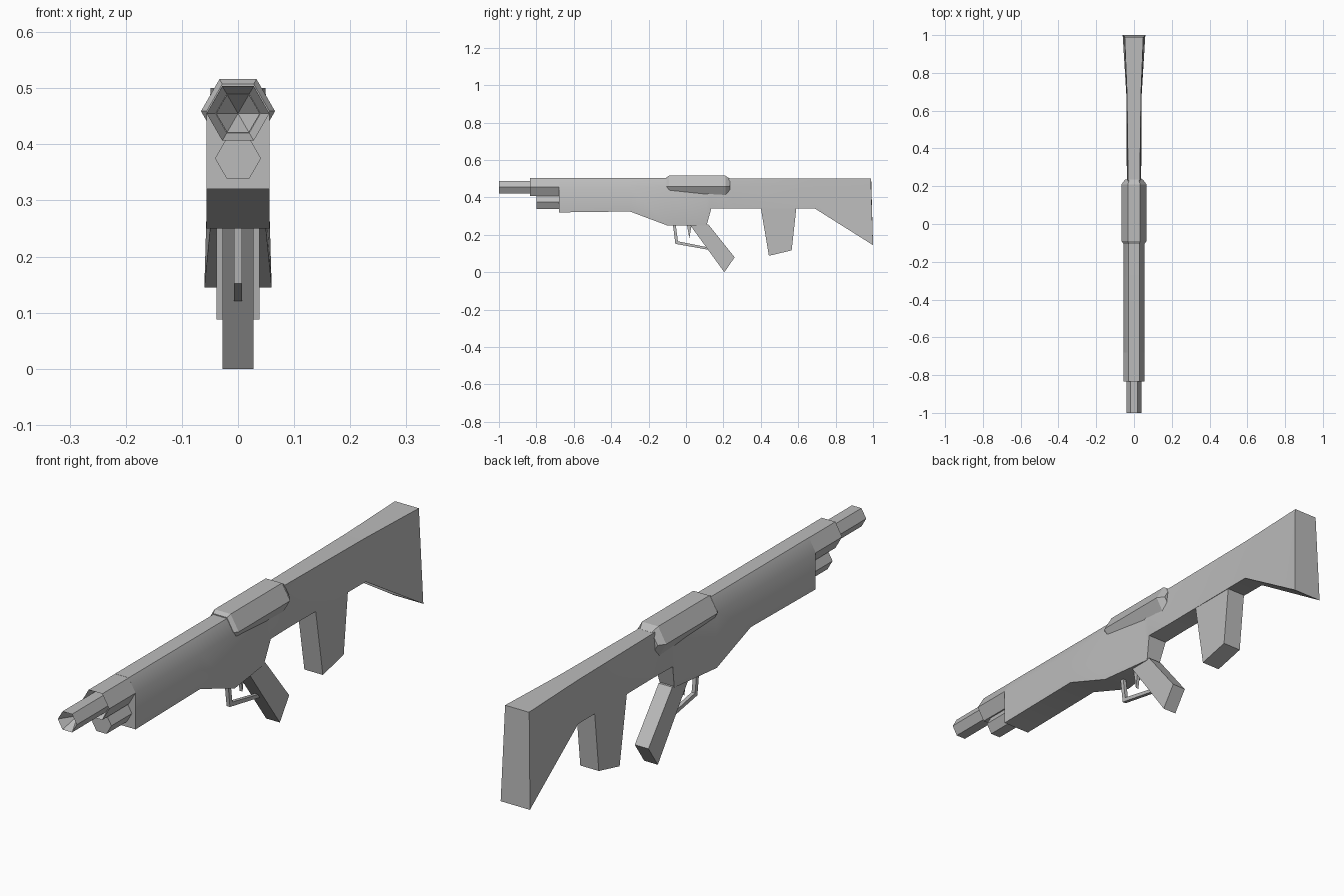
import bpy
import bmesh
import math

old = bpy.data.objects.get("Cube")
if old:
    bpy.data.objects.remove(old, do_unlink=True)

grey = bpy.data.materials.new("gunmetal_grey")
grey.use_nodes = True
COLOUR = (0.5, 0.5, 0.5, 1)
grey.diffuse_color = COLOUR
grey.node_tree.nodes["Principled BSDF"].inputs["Base Color"].default_value = COLOUR


def loft(name, rings, smooth=False, closed=False):
    """Skin a list of equal-length rings of points and cap both ends."""
    bm = bmesh.new()
    loops = [[bm.verts.new(p) for p in ring] for ring in rings]
    n = len(loops[0])
    pairs = list(zip(loops, loops[1:]))
    for a, b in pairs:
        for i in range(n):
            j = (i + 1) % n
            bm.faces.new((a[i], a[j], b[j], b[i]))
    bm.faces.new(loops[0])
    bm.faces.new(loops[-1])
    bmesh.ops.remove_doubles(bm, verts=bm.verts, dist=0.00001)
    bmesh.ops.recalc_face_normals(bm, faces=bm.faces)
    mesh = bpy.data.meshes.new(name)
    bm.to_mesh(mesh)
    bm.free()
    mesh.materials.append(grey)
    obj = bpy.data.objects.new(name, mesh)
    bpy.context.collection.objects.link(obj)
    if smooth:
        bpy.ops.object.select_all(action='DESELECT')
        bpy.context.view_layer.objects.active = obj
        obj.select_set(True)
        bpy.ops.object.shade_smooth_by_angle(angle=math.radians(35))
    return obj


def hex_tube(name, z, stations):
    """Six-sided turned part along y from (y, radius) stations."""
    return loft(name, [[(r * math.cos(k * math.pi / 3), y, z + r * math.sin(k * math.pi / 3))
                        for k in range(6)] for y, r in stations])


def slab(name, profile, half):
    """Side profile of (y, z) points extruded across x."""
    return loft(name, [[(x, y, z) for y, z in profile] for x in (-half, half)])


# Body and stock: top y, bottom y, top z, bottom z, half widths at top, shoulder, bottom
sections = [
    (-0.68, -0.68, 0.504, 0.32, 0.028, 0.056, 0.056),
    (-0.30, -0.30, 0.504, 0.325, 0.028, 0.056, 0.056),
    (-0.10, -0.10, 0.504, 0.25, 0.028, 0.056, 0.056),
    (0.11, 0.11, 0.502, 0.25, 0.03, 0.045, 0.029),
    (0.135, 0.135, 0.502, 0.34, 0.03, 0.043, 0.04),
    (0.25, 0.25, 0.50, 0.34, 0.031, 0.036, 0.038),
    (0.69, 0.69, 0.50, 0.34, 0.037, 0.039, 0.041),
    (0.99, 1.0, 0.50, 0.145, 0.049, 0.051, 0.06),
]
body = []
for yt, yb, zt, zb, top, mid, low in sections:
    side = [(top, yt, zt), (mid, yt, 0.455), (low, yb, zb)]
    body.append(side + [(-x, y, z) for x, y, z in reversed(side)])
loft("body_and_stock", body, smooth=True)

# Barrel group: the inner stations make the funnel mouths
hex_tube("barrel_shroud", 0.455, [(-0.80, 0.04), (-0.835, 0.056), (-0.68, 0.056)])
hex_tube("barrel", 0.455, [(-0.94, 0.0002), (-1.0, 0.039), (-0.70, 0.039)])
hex_tube("lower_tube", 0.375, [(-0.80, 0.041), (-0.67, 0.041)])

# Raised cover on top of the body
hex_tube("receiver_cover", 0.459, [(-0.105, 0.056), (-0.09, 0.066), (0.21, 0.066), (0.235, 0.048)])

# Grips
slab("pistol_grip", [(0.02, 0.255), (0.12, 0.255), (0.26, 0.08), (0.205, 0)], 0.028)
slab("rear_grip", [(0.40, 0.345), (0.59, 0.345), (0.565, 0.117), (0.443, 0.088)], 0.038)

# Trigger and its guard
slab("trigger", [(0.005, 0.255), (0.03, 0.255), (0.018, 0.18)], 0.006)
slab("trigger_guard", [(-0.07, 0.255), (-0.055, 0.255), (-0.043, 0.165), (0.12, 0.133),
                       (0.12, 0.12), (-0.057, 0.152)], 0.007)
